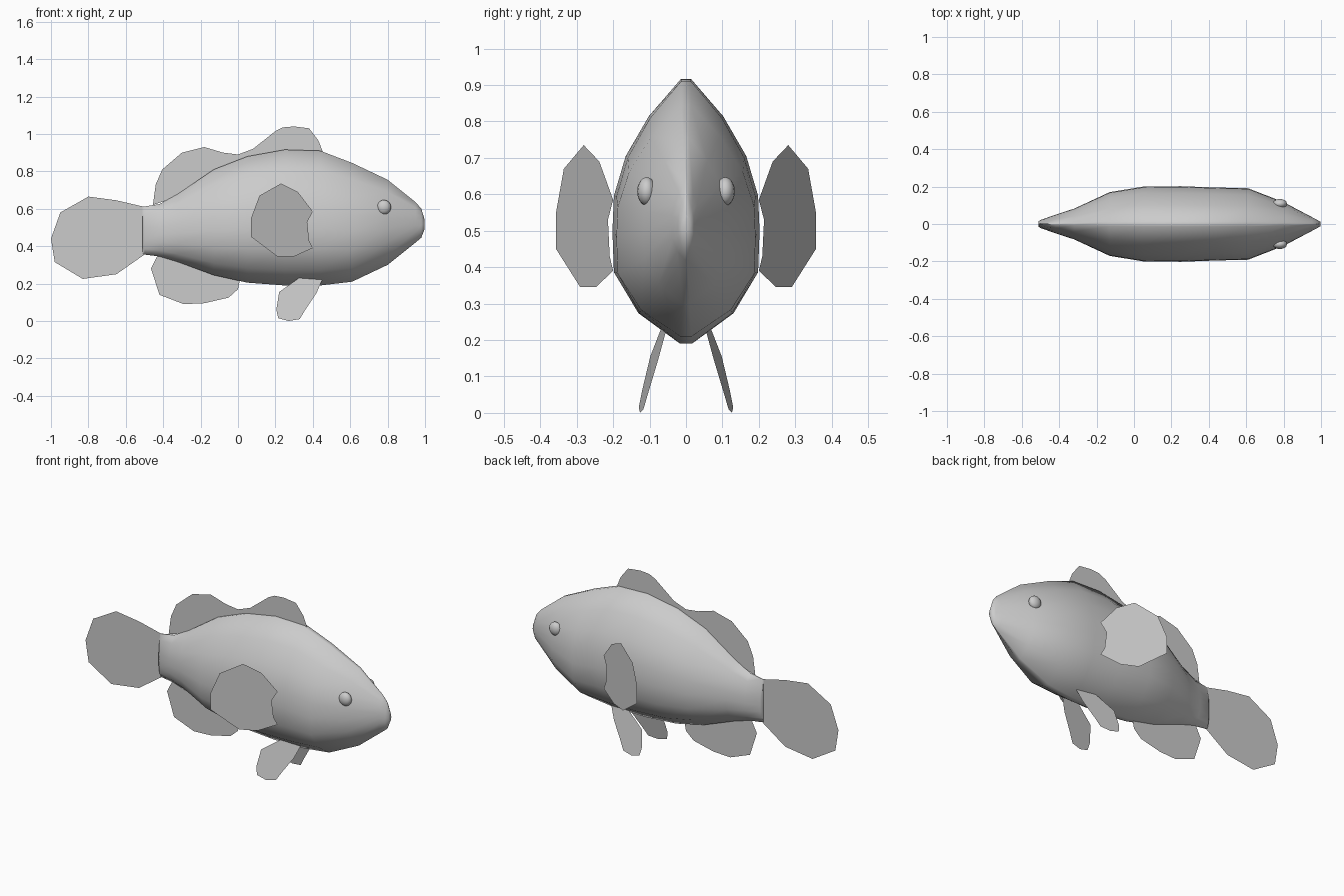
import bpy, bmesh, math


def finish(name, bm, smooth=False):
    bmesh.ops.recalc_face_normals(bm, faces=bm.faces)
    me = bpy.data.meshes.new(name)
    bm.to_mesh(me)
    bm.free()
    ob = bpy.data.objects.new(name, me)
    bpy.context.collection.objects.link(ob)
    for p in me.polygons:
        p.use_smooth = smooth
    return ob


def fin(name, outline, y_of=lambda x, z: 0.0):
    """Thin flat fin from a side outline; y_of leans it sideways."""
    bm = bmesh.new()
    bm.faces.new([bm.verts.new((x, y_of(x, z), z)) for x, z in outline])
    return finish(name, bm)


def mirror(ob):
    copy = ob.copy()
    copy.data = ob.data.copy()
    for v in copy.data.vertices:
        v.co.y *= -1
    copy.data.flip_normals()
    copy.name = ob.name.replace("left", "right")
    bpy.context.collection.objects.link(copy)


# Body: (x, top z, bottom z, half width) stations with a shared cross-section
stations = [(-0.51, 0.605, 0.36, 0.015), (-0.50, 0.612, 0.355, 0.022),
            (-0.42, 0.625, 0.345, 0.05), (-0.32, 0.68, 0.315, 0.083),
            (-0.13, 0.81, 0.245, 0.172), (0.05, 0.88, 0.205, 0.202),
            (0.25, 0.916, 0.19, 0.204), (0.44, 0.91, 0.19, 0.197),
            (0.61, 0.845, 0.21, 0.193), (0.80, 0.755, 0.30, 0.118),
            (0.95, 0.635, 0.42, 0.038), (0.98, 0.60, 0.445, 0.022),
            (0.997, 0.545, 0.49, 0.012)]
half = [(0.07, 1), (0.5, 0.72), (0.81, 0.42), (0.97, 0.12),
        (0.99, -0.15), (0.97, -0.46), (0.64, -0.77), (0.08, -1)]
section = half + [(-w, h) for w, h in reversed(half)]

bm = bmesh.new()
rings = []
for x, top, bottom, width in stations:
    mid, tall = (top + bottom) / 2, (top - bottom) / 2
    rings.append([bm.verts.new((x, w * width, mid + h * tall)) for w, h in section])
n = len(section)
for a, b in zip(rings, rings[1:]):
    for i in range(n):
        j = (i + 1) % n
        bm.faces.new((a[i], a[j], b[j], b[i]))
bm.faces.new(rings[0])
bm.faces.new(rings[-1])
body = finish("body", bm, True)
bpy.context.view_layer.objects.active = body
body.select_set(True)
bpy.ops.object.shade_smooth_by_angle(angle=math.radians(60))

# Fins on the centre plane
fin("tail_fin", [(-0.50, 0.61), (-0.65, 0.645), (-0.80, 0.665), (-0.95, 0.58),
                 (-1.0, 0.44), (-0.98, 0.315), (-0.83, 0.225), (-0.65, 0.25),
                 (-0.50, 0.355)])
fin("dorsal_fin", [(-0.455, 0.62), (-0.44, 0.73), (-0.405, 0.81), (-0.30, 0.90),
                   (-0.18, 0.93), (-0.08, 0.90), (0.0, 0.89), (0.08, 0.92),
                   (0.20, 1.015), (0.24, 1.035), (0.30, 1.04), (0.38, 1.03),
                   (0.43, 0.965), (0.455, 0.90), (0.25, 0.90), (0.05, 0.865),
                   (-0.13, 0.795), (-0.32, 0.665)])
fin("anal_fin", [(-0.43, 0.35), (-0.465, 0.28), (-0.42, 0.14), (-0.29, 0.09),
                 (-0.18, 0.095), (-0.05, 0.125), (0.0, 0.17), (0.01, 0.22),
                 (-0.13, 0.26), (-0.32, 0.33)])

# Paired side fins and belly fins
pectoral = fin("left_pectoral_fin",
               [(0.07, 0.45), (0.07, 0.55), (0.115, 0.67), (0.23, 0.735), (0.32, 0.69),
                (0.40, 0.585), (0.37, 0.53), (0.38, 0.43), (0.40, 0.39),
                (0.30, 0.345), (0.21, 0.345), (0.11, 0.42)],
               lambda x, z: 0.2 + (0.4 - x) * 0.475)
mirror(pectoral)
pelvic = fin("left_pelvic_fin",
             [(0.34, 0.24), (0.22, 0.155), (0.205, 0.06), (0.215, 0.015),
              (0.27, 0.0), (0.33, 0.01), (0.36, 0.06), (0.42, 0.15), (0.45, 0.22)],
             lambda x, z: 0.06 + 0.22 * (0.23 - z) + 0.12 * (0.4 - x))
mirror(pelvic)

# Eyes
bm = bmesh.new()
bmesh.ops.create_uvsphere(bm, u_segments=16, v_segments=10, radius=1)
bmesh.ops.scale(bm, vec=(0.038, 0.026, 0.039), verts=bm.verts)
bmesh.ops.translate(bm, vec=(0.78, 0.108, 0.608), verts=bm.verts)
mirror(finish("left_eye", bm, True))
